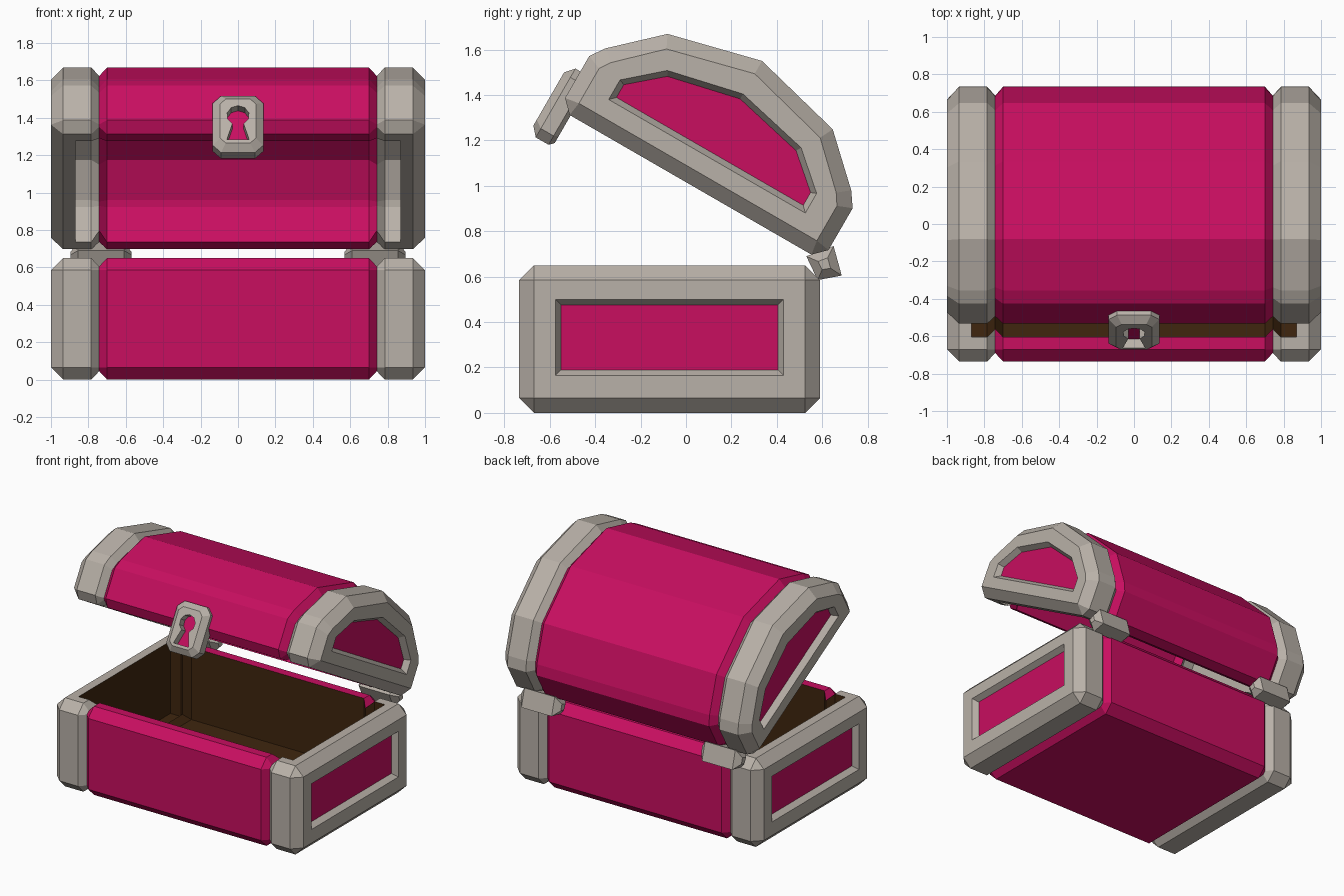
import bpy, bmesh, math
from mathutils import Matrix

if "Cube" in bpy.data.objects:
    bpy.data.objects.remove(bpy.data.objects["Cube"])

# materials: slot order is shared by every object and cutter
PINK, STONE, BROWN = 0, 1, 2
mats = []
for name, col in (("magenta", (0.578, 0.0044, 0.117, 1)),
                  ("warm_grey_stone", (0.485, 0.440, 0.392, 1)),
                  ("dark_brown", (0.050, 0.019, 0.0045, 1))):
    m = bpy.data.materials.new(name)
    m.diffuse_color = col
    m.use_nodes = True
    m.node_tree.nodes["Principled BSDF"].inputs["Base Color"].default_value = m.diffuse_color
    mats.append(m)


def loft(name, rings, rule):
    """Skin closed rings of 3D points, cap both ends, colour faces by rule(centre, normal)."""
    bm = bmesh.new()
    vs = [[bm.verts.new(p) for p in r] for r in rings]
    n = len(vs[0])
    for a, b in zip(vs, vs[1:]):
        for i in range(n):
            j = (i + 1) % n
            bm.faces.new((a[i], a[j], b[j], b[i]))
    bm.faces.new(vs[0])
    bm.faces.new(vs[-1])
    bmesh.ops.remove_doubles(bm, verts=bm.verts, dist=0.0005)
    bmesh.ops.recalc_face_normals(bm, faces=bm.faces)
    bm.normal_update()
    for f in bm.faces:
        f.material_index = rule(f.calc_center_median(), f.normal)
    me = bpy.data.meshes.new(name)
    bm.to_mesh(me)
    bm.free()
    for m in mats:
        me.materials.append(m)
    ob = bpy.data.objects.new(name, me)
    bpy.context.collection.objects.link(ob)
    return ob


def cut(ob, cutter):
    cutter.hide_render = True
    mod = ob.modifiers.new("cut", 'BOOLEAN')
    mod.operation = 'DIFFERENCE'
    mod.solver = 'EXACT'
    mod.object = cutter
    bpy.context.view_layer.objects.active = ob
    bpy.ops.object.modifier_apply(modifier=mod.name)
    bpy.data.objects.remove(cutter)


def along_x(section, stations):
    return [[(x, y, z) for y, z in section(d)] for x, d in stations]


def mirrored(half):
    """Stations for x > 0, repeated for x < 0."""
    return [(-x, d) for x, d in half] + half[::-1]


def bands(c, n):
    return STONE if abs(c.x) > 0.74 else PINK


def panel(c, n):
    return PINK if abs(n.x) > 0.9 and abs(c.x) < 1 else STONE


# (x, inset): bevelled ends and a V groove between end frame and body
OUTER = mirrored([(1.0, 0.065), (0.935, 0), (0.785, 0), (0.742, 0.045), (0.70, 0)])
INNER = mirrored([(0.87, 0), (0.785, 0), (0.742, 0.045), (0.70, 0)])

# ---- base box ----
YC, HALF, TOP = -0.0725, 0.6625, 0.65


def base_section(d):
    c = 0.065 - d
    a, b = YC - HALF + d, YC + HALF - d
    lo, hi = d, TOP - d
    return [(a + c, lo), (b - c, lo), (b, lo + c), (b, hi - c),
            (b - c, hi), (a + c, hi), (a, hi - c), (a, lo + c)]


def base_hollow(d):
    a, b = YC - HALF + 0.13 + d, YC + HALF - 0.13 - d
    return [(a, 0.12 + d), (b, 0.12 + d), (b, 1.0), (a, 1.0)]


def base_panel(e):
    a, b, lo, hi = -0.575 - e, 0.43 + e, 0.165 - e, 0.50 + e
    return [(a, lo), (b, lo), (b, hi), (a, hi)]


base = loft("chest_base", along_x(base_section, OUTER), bands)
cut(base, loft("base_hollow_cutter", along_x(base_hollow, INNER), lambda c, n: BROWN))

# ---- lid, built level around its own middle, then swung open ----


def both(right):
    """Close a half profile that starts on the middle line."""
    return right + [(-y, z) for y, z in right[:0:-1]]


def lid_arc(d):
    return [(0, 1.51 - d), (0.42 - 0.45 * d, 1.405 - 0.92 * d),
            (0.625 - 0.8 * d, 1.213 - 0.65 * d), (0.67 - d, 1.148 - 0.4 * d)]


def lid_section(d):
    return both(lid_arc(d) + [(0.67 - d, max(0.935, 0.88 + d)),
                              (0.67 - max(d, 0.055), 0.88 + d)])


def lid_hollow(d):
    return both(lid_arc(0.13 + d) + [(0.54 - d, 0.7)])


def lid_panel(e):
    return both([(0, 1.342 + e), (0.34 + 0.5 * e, 1.265 + 0.9 * e),
                 (0.50 + e, 1.125 + 0.4 * e), (0.50 + e, 1.025 - e)])


lid = loft("chest_lid", along_x(lid_section, OUTER), bands)
cut(lid, loft("lid_hollow_cutter", along_x(lid_hollow, INNER), bands))

# recessed side panels on base and lid
for ob, sec in ((base, base_panel), (lid, lid_panel)):
    for s in (-1, 1):
        cut(ob, loft("panel_cutter", along_x(sec, [(s * 0.96, -0.025), (s * 1.04, 0.025)]), panel))

# ---- latch plate with keyhole ----


def plate(y, d):
    w, lo, hi, c = 0.135 - d, 0.72 + d, 1.07 - d, 0.045 - 0.4 * d
    return [(x, y, z) for x, z in (
        (-w + c, lo), (w - c, lo), (w, lo + c), (w, hi - c),
        (w - c, hi), (-w + c, hi), (-w, hi - c), (-w, lo + c))]


def keyhole(y):
    ring = [math.radians(-60 + 300 * i / 8) for i in range(9)]
    pts = [(0.06 * math.cos(a), 0.93 + 0.06 * math.sin(a)) for a in ring]
    return [(x, y, z) for x, z in pts + [(-0.06, 0.78), (0.06, 0.78)]]


latch = loft("latch_plate", [plate(-0.61, 0.02), plate(-0.63, 0), plate(-0.695, 0), plate(-0.73, 0.04)],
             lambda c, n: STONE)
cut(latch, loft("keyhole_cutter", [keyhole(-0.675), keyhole(-0.8)],
                lambda c, n: PINK if abs(n.y) > 0.9 else STONE))

# swing lid and latch open by 30 degrees
swing = Matrix.Rotation(math.radians(-30), 4, 'X') @ Matrix.Translation((0, -0.485, 0))
for ob in (lid, latch):
    ob.data.transform(swing)

# ---- hinges: square bars with tapered ends ----
CORNERS = [(-0.08, 0.035), (0.04, 0.08), (0.076, -0.05), (-0.03, -0.07)]
for side, s in (("left", -1), ("right", 1)):
    rings = [[(s * x, 0.61 + y * k, 0.655 + z * k) for y, z in CORNERS]
             for x, k in ((0.57, 0.35), (0.61, 1), (0.855, 1), (0.895, 0.35))]
    loft("hinge_" + side, rings, lambda c, n: STONE)
